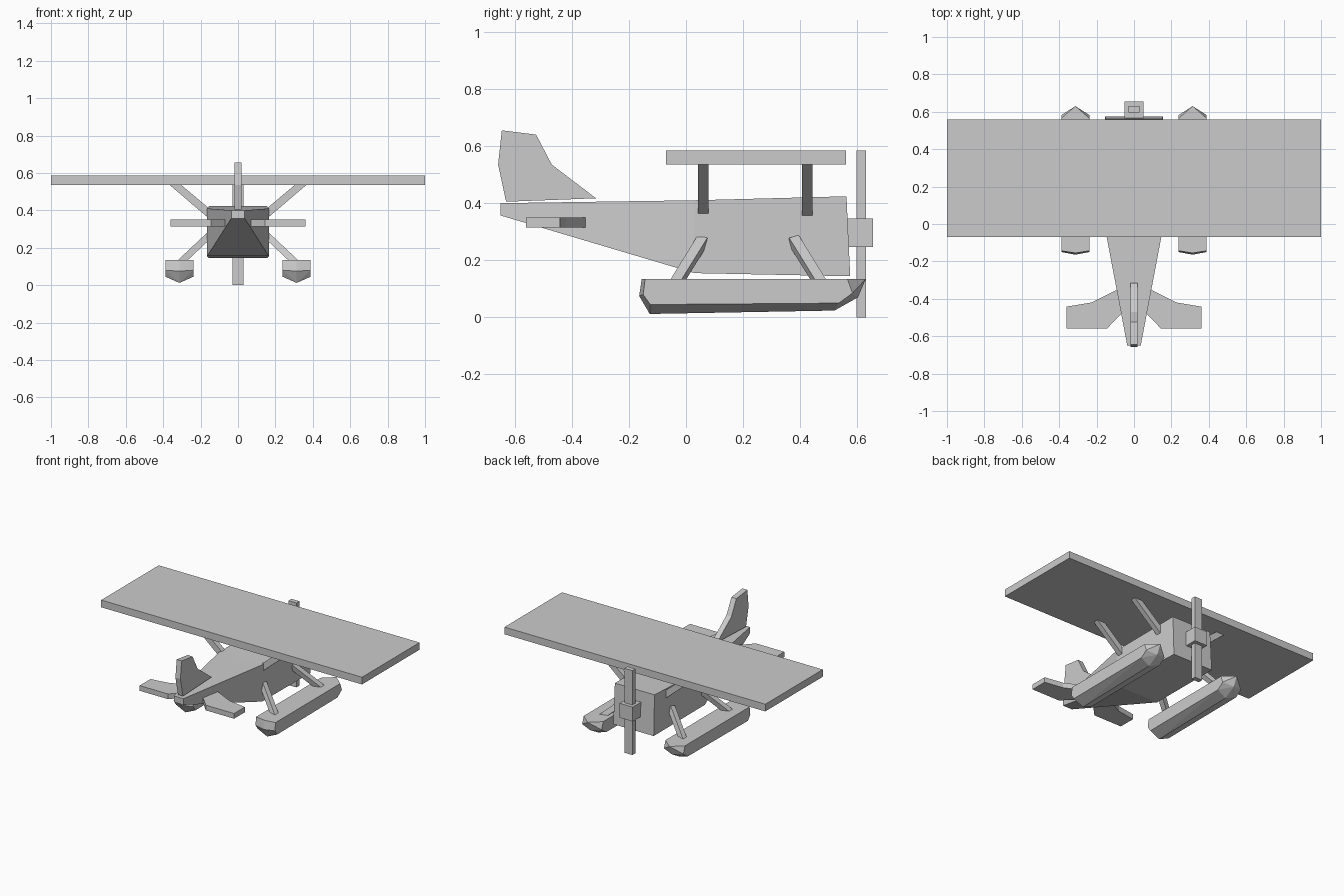
import bpy, bmesh
from mathutils import Vector

if "Cube" in bpy.data.objects:
    bpy.data.objects.remove(bpy.data.objects["Cube"])


def finish(name, bm):
    bmesh.ops.recalc_face_normals(bm, faces=bm.faces)
    mesh = bpy.data.meshes.new(name)
    bm.to_mesh(mesh)
    bm.free()
    obj = bpy.data.objects.new(name, mesh)
    bpy.context.collection.objects.link(obj)
    return obj


def mirror(obj):
    mod = obj.modifiers.new("Mirror", 'MIRROR')
    mod.use_axis[0] = True
    mod.use_mirror_merge = False
    return obj


def box(name, lo, hi):
    bm = bmesh.new()
    bmesh.ops.create_cube(bm, size=1)
    for v in bm.verts:
        v.co = Vector([(a + b) / 2 + c * (b - a) for a, b, c in zip(lo, hi, v.co)])
    return finish(name, bm)


def loft(name, rings):
    bm = bmesh.new()
    loops = [[bm.verts.new(p) for p in r] for r in rings]
    n = len(loops[0])
    for a, b in zip(loops, loops[1:]):
        for i in range(n):
            j = (i + 1) % n
            bm.faces.new((a[i], a[j], b[j], b[i]))
    bm.faces.new(loops[0])
    bm.faces.new(loops[-1])
    return finish(name, bm)


# Fuselage: four-sided sections (y_top, z_top, y_bottom, z_bottom, half widths)
sections = [(-0.65, 0.40, -0.65, 0.357, 0.036, 0.036),
            (0.03, 0.41, 0.03, 0.155, 0.165, 0.165),
            (0.562, 0.424, 0.575, 0.144, 0.152, 0.155)]
loft("fuselage", [[(-wt, yt, zt), (wt, yt, zt), (wb, yb, zb), (-wb, yb, zb)]
                  for yt, zt, yb, zb, wt, wb in sections])

# Wing, propeller and hub
box("wing", (-1, -0.07, 0.535), (1, 0.56, 0.585))
box("propeller_blade", (-0.03, 0.597, 0), (0.03, 0.63, 0.585))
box("propeller_hub", (-0.05, 0.565, 0.247), (0.05, 0.655, 0.347))

# Tail fin
fin = [(-0.645, 0.655), (-0.525, 0.64), (-0.47, 0.535),
       (-0.315, 0.417), (-0.63, 0.405), (-0.658, 0.535)]
loft("tail_fin", [[(x, y, z) for y, z in fin] for x in (-0.019, 0.019)])

# Tailplane halves
plane = [(0.145, -0.56), (0.362, -0.56), (0.362, -0.442),
         (0.228, -0.42), (0.092, -0.352), (0.068, -0.48)]
mirror(loft("tailplane", [[(x, y, z) for x, y in plane] for z in (0.314, 0.35)]))

# Wing struts
for name, y in (("rear_wing_strut", 0.06), ("front_wing_strut", 0.425)):
    prof = [(0.305, 0.537), (0.367, 0.537), (0.148, 0.35), (0.13, 0.39)]
    mirror(loft(name, [[(x, yy, z) for x, z in prof] for yy in (y - 0.018, y + 0.018)]))

# Float struts
for name, y0, y1 in (("rear_float_strut", 0.058, -0.038), ("front_float_strut", 0.378, 0.474)):
    a, b = Vector((0.15, y0, 0.27)), Vector((0.315, y1, 0.115))
    u = (b - a).cross(Vector((0, 1, 0))).normalized() * 0.018
    w = (b - a).cross(u).normalized() * 0.018
    mirror(loft(name, [[p + u + w, p + u - w, p - u - w, p - u + w] for p in (a, b)]))

# Floats: V-bottomed hulls, outlines (y, z) for the sides and for the keel
side = [(-0.143, 0.135), (-0.15, 0.08), (-0.125, 0.045), (0.535, 0.05), (0.583, 0.085), (0.565, 0.135)]
keel = [(-0.155, 0.135), (-0.164, 0.075), (-0.127, 0.012), (0.52, 0.024), (0.602, 0.07), (0.63, 0.135)]
bm = bmesh.new()
for x, outline in ((0.239, side), (0.3135, keel), (0.388, side)):
    for y, z in outline:
        bm.verts.new((x, y, z))
res = bmesh.ops.convex_hull(bm, input=bm.verts)
loose = [v for v in bm.verts if not v.link_faces]
bmesh.ops.delete(bm, geom=loose, context='VERTS')
mirror(finish("float", bm))
